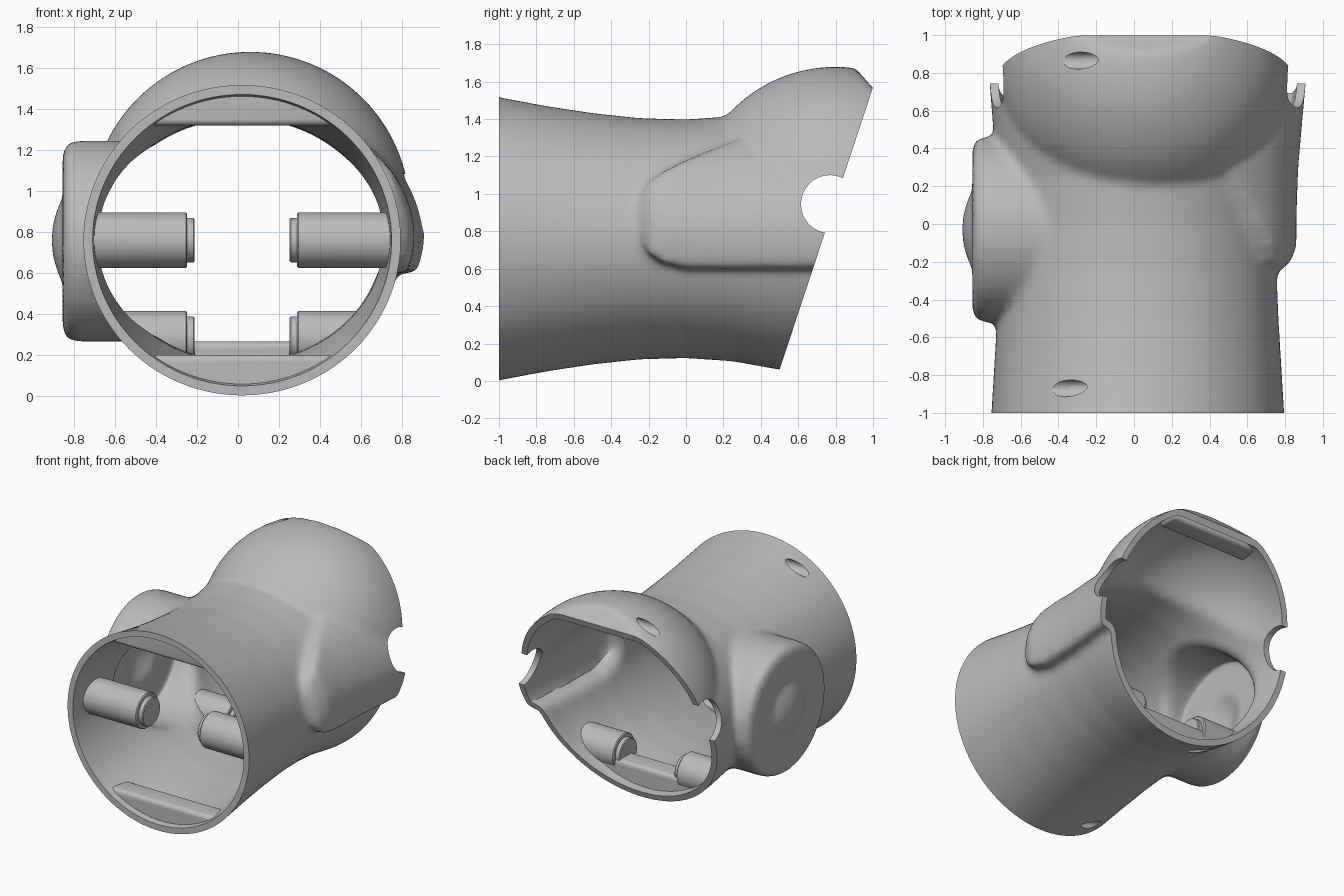
import bpy, bmesh, math
from mathutils import Matrix, Vector

cube = bpy.data.objects.get("Cube")
if cube:
    bpy.data.objects.remove(cube, do_unlink=True)

grey = bpy.data.materials.new("plain grey")
grey.use_nodes = True
COLOUR = (0.5, 0.5, 0.5, 1)
grey.diffuse_color = COLOUR
for node in grey.node_tree.nodes:
    if node.type == "BSDF_PRINCIPLED":
        node.inputs["Base Color"].default_value = COLOUR

CX, CZ = 0.02, 0.76          # axis of the tube


def loft(bm, rings):
    """Skin a list of equal-length point rings and cap both ends."""
    loops = [[bm.verts.new(p) for p in ring] for ring in rings]
    n = len(loops[0])
    for a, b in zip(loops, loops[1:]):
        for i in range(n):
            j = (i + 1) % n
            bm.faces.new((a[i], a[j], b[j], b[i]))
    bm.faces.new(loops[0][::-1])
    bm.faces.new(loops[-1])


def lathe(bm, profile, y, z, n=48):
    """Turn (x, radius) pairs around an axis parallel to x."""
    turn = [2 * math.pi * i / n for i in range(n)]
    loft(bm, [[(x, y + r * math.cos(t), z + r * math.sin(t)) for t in turn]
              for x, r in profile])


def box(bm, centre, size, tilt=0.0, bevel=0.0):
    m = (Matrix.Translation(centre) @ Matrix.Rotation(tilt, 4, "X")
         @ Matrix.Diagonal((*size, 1)))
    verts = bmesh.ops.create_cube(bm, size=1, matrix=m)["verts"]
    if bevel:
        edges = list({e for v in verts for e in v.link_edges})
        bmesh.ops.bevel(bm, geom=edges, offset=bevel, segments=4,
                        profile=0.5, affect="EDGES")


def finish(bm, name):
    bmesh.ops.recalc_face_normals(bm, faces=bm.faces[:])
    mesh = bpy.data.meshes.new(name)
    bm.to_mesh(mesh)
    bm.free()
    mesh.materials.append(grey)
    obj = bpy.data.objects.new(name, mesh)
    bpy.context.scene.collection.objects.link(obj)
    return obj


def modify(obj, kind, **settings):
    mod = obj.modifiers.new(kind.lower(), kind)
    for key, value in settings.items():
        setattr(mod, key, value)


def boolean(obj, other, operation="DIFFERENCE"):
    modify(obj, "BOOLEAN", operation=operation, solver="EXACT", object=other)


def bake(obj):
    bpy.context.view_layer.update()
    graph = bpy.context.evaluated_depsgraph_get()
    mesh = bpy.data.meshes.new_from_object(obj.evaluated_get(graph))
    obj.modifiers.clear()
    obj.data = mesh
    if not mesh.materials:
        mesh.materials.append(grey)


# Rear dome, flattened where it meets the tilted rim
bm = bmesh.new()
bmesh.ops.create_uvsphere(bm, u_segments=96, v_segments=48, radius=0.78,
                          matrix=Matrix.Translation((0.06, 0.8, 0.9)))
bmesh.ops.bisect_plane(bm, geom=bm.verts[:] + bm.edges[:] + bm.faces[:],
                       plane_co=(0, 0.93, 1.645), plane_no=(0, 0.75, 0.66),
                       clear_outer=True)
bmesh.ops.holes_fill(bm, edges=[e for e in bm.edges if e.is_boundary])

# Waisted tube: y, half width, half height
stations = [(-1.15, .785, .80), (-1, .775, .757), (-.75, .76, .71),
            (-.5, .745, .672), (-.25, .735, .645), (0, .73, .638),
            (.25, .74, .655), (.5, .765, .70), (.75, .785, .72), (1.2, .78, .70)]
angles = [2 * math.pi * i / 96 for i in range(96)]
loft(bm, [[(CX + rx * math.cos(t), y, CZ + rz * math.sin(t)) for t in angles]
          for y, rx, rz in stations])

# Round side boss with a shallow dome
lathe(bm, [(-.3, .49), (-.8, .49), (-.84, .47), (-.856, .43)], -.03, .755, 96)
bmesh.ops.create_uvsphere(bm, u_segments=64, v_segments=48, radius=0.43,
                          matrix=Matrix.Translation((-.48, -.03, .76)))

# Flared side pod: y, bottom, top, half width
pod = []
for y, lo, hi, rx in [(-.26, .78, .95, .70), (-.2, .68, 1.06, .77),
                      (-.12, .63, 1.12, .80), (0, .6, 1.18, .80),
                      (.3, .6, 1.3, .81), (.75, .6, 1.35, .85),
                      (1.2, .6, 1.35, .87)]:
    heights = [lo + (hi - lo) * i / 14 for i in range(15)]
    outer = [(.06 + rx * math.sqrt(1 - ((z - .78) / .63) ** 2), y, z)
             for z in heights]
    pod.append(outer + [(.2, y, hi), (.2, y, lo)])
loft(bm, pod)

# Blend everything into one skin
shell = finish(bm, "housing_shell")
modify(shell, "REMESH", mode="VOXEL", voxel_size=0.022)
modify(shell, "SMOOTH", factor=0.5, iterations=10)
bake(shell)

# Slightly shrunken solid used to trim the inner fittings
core = bpy.data.objects.new("trim_core", shell.data.copy())
bpy.context.scene.collection.objects.link(core)
modify(core, "DISPLACE", strength=-0.02, mid_level=0.0)
bake(core)

# Cutters: open ends, side notches, screw holes
bm = bmesh.new()
box(bm, (0, -2, .8), (4, 2, 4))
tilt = -math.atan2(.5, 1.51)
normal = Vector((0, math.cos(tilt), math.sin(tilt)))
box(bm, Vector((0, .75, .815)) + normal, (4, 2, 4), tilt)
end_cutter = finish(bm, "end_cutter")

bm = bmesh.new()
lathe(bm, [(-2, .155), (2, .155)], .77, .945, 64)
notch_cutter = finish(bm, "notch_cutter")

bm = bmesh.new()
for y, z in [(-.87, 1.40), (-.87, .12), (.865, 1.59), (.37, .156)]:
    lathe(bm, [(-1, .045), (.15, .045)], y, z, 32)
hole_cutter = finish(bm, "hole_cutter")

# Hollow the housing and open it
modify(shell, "SOLIDIFY", thickness=0.045, offset=-1)
for cutter in (end_cutter, notch_cutter, hole_cutter):
    boolean(shell, cutter)
bake(shell)

# Inner cross bars along the rims
bm = bmesh.new()
for y, lo, hi, half in [(-.87, 1.32, 1.6, .47), (-.87, -.1, .2, .47),
                        (.85, 1.52, 1.8, .4), (.37, -.1, .265, .5)]:
    box(bm, (CX, y, (lo + hi) / 2), (2 * half, .17, hi - lo), bevel=.03)
bars = finish(bm, "cross_bars")
boolean(bars, core, "INTERSECT")
boolean(bars, hole_cutter)
bake(bars)

# Stepped pegs pointing inward from both walls
bm = bmesh.new()
for y, z, root in [(-.75, .76, .85), (.34, .28, .62)]:
    for side in (-1, 1):
        lathe(bm, [(CX + side * d, r) for d, r in
                   [(root, .135), (.275, .135), (.268, .128), (.268, .108),
                    (.238, .108), (.232, .102)]], y, z)
pegs = finish(bm, "inner_pegs")
boolean(pegs, core, "INTERSECT")
bake(pegs)

for helper in (core, end_cutter, notch_cutter, hole_cutter):
    bpy.data.objects.remove(helper, do_unlink=True)

# Smooth shading with crisp rims
for obj in (shell, bars, pegs):
    obj.data.shade_smooth()
    obj.data.set_sharp_from_angle(angle=math.radians(35))
